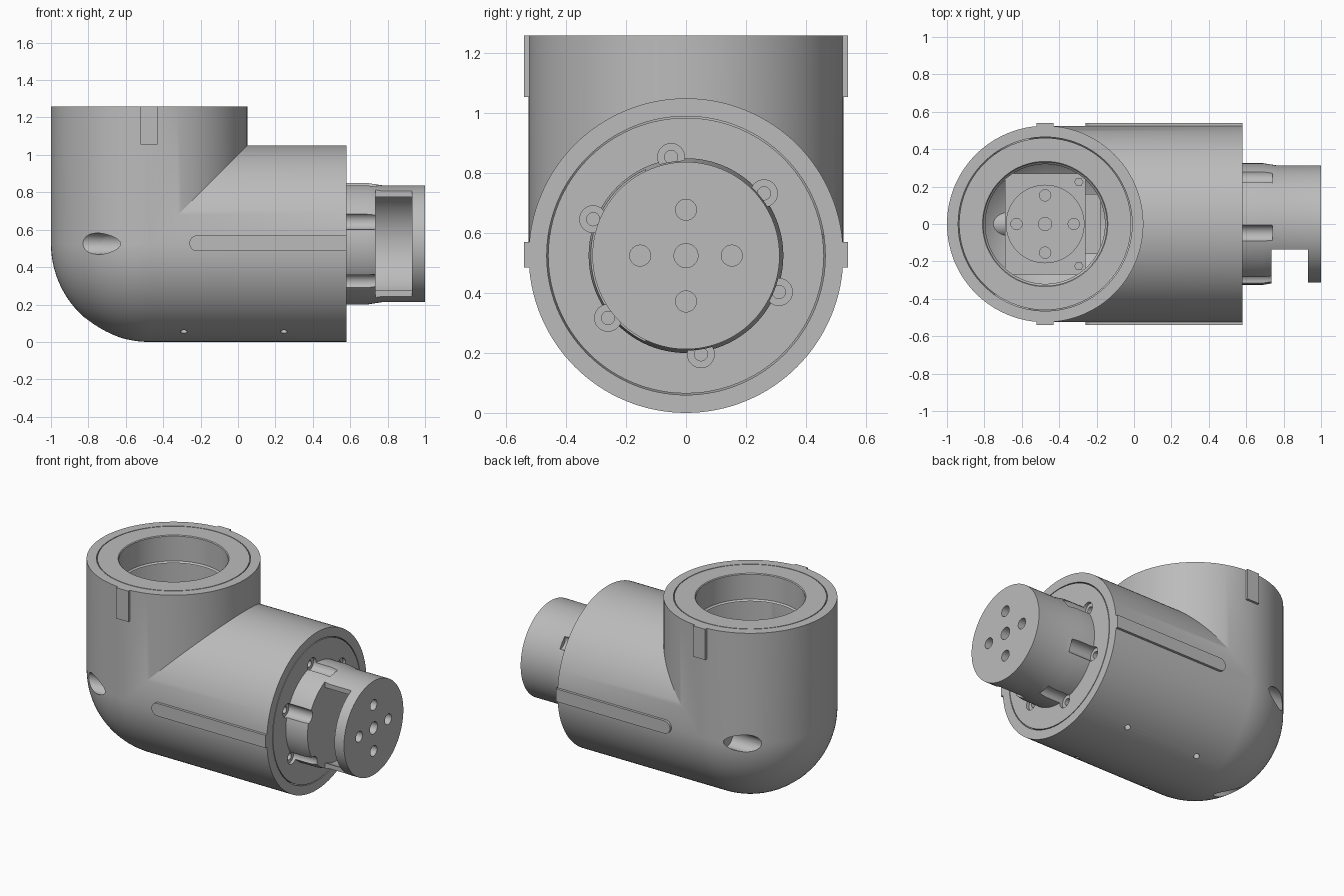
import bpy, bmesh, math
from mathutils import Vector

if "Cube" in bpy.data.objects:
    bpy.data.objects.remove(bpy.data.objects["Cube"])

grey = bpy.data.materials.new("plain grey")
grey.use_nodes = True
grey.diffuse_color = (0.5, 0.5, 0.5, 1)
grey.node_tree.nodes["Principled BSDF"].inputs["Base Color"].default_value = (0.5, 0.5, 0.5, 1)

CX, CZ = -0.475, 0.525      # elbow centre
R, R_IN = 0.525, 0.465      # outer and inner shell radius
TOP, END = 1.26, 0.58       # open ends of the two arms
X, Z = Vector((1, 0, 0)), Vector((0, 0, 1))


def make(name, bm):
    bmesh.ops.recalc_face_normals(bm, faces=bm.faces)
    mesh = bpy.data.meshes.new(name)
    bm.to_mesh(mesh)
    bm.free()
    mesh.materials.append(grey)
    obj = bpy.data.objects.new(name, mesh)
    bpy.context.collection.objects.link(obj)
    return obj


def lathe(name, base, axis, profile, sides=96, closed=False):
    """Revolve (distance, radius) points about an axis; capped unless closed."""
    bm = bmesh.new()
    turn = axis.to_track_quat('Z', 'Y')
    base = Vector(base)
    rings = []
    for d, r in profile:
        rings.append([bm.verts.new(base + turn @ Vector((
            r * math.cos(math.tau * i / sides), r * math.sin(math.tau * i / sides), d)))
            for i in range(sides)])
    pairs = list(zip(rings, rings[1:]))
    if closed:
        pairs.append((rings[-1], rings[0]))
    else:
        bm.faces.new(rings[0])
        bm.faces.new(rings[-1])
    for a, b in pairs:
        for i in range(sides):
            j = (i + 1) % sides
            bm.faces.new((a[i], a[j], b[j], b[i]))
    return make(name, bm)


def rod(name, base, axis, length, r, sides=32):
    return lathe(name, base, axis, [(0, r), (length, r)], sides)


def box(name, lo, hi, bevel=0):
    bm = bmesh.new()
    bmesh.ops.create_cube(bm, size=1)
    for v in bm.verts:
        v.co = [(l + h) / 2 + c * (h - l) for l, h, c in zip(lo, hi, v.co)]
    if bevel:
        edges = [e for e in bm.edges if abs(e.verts[0].co.z - e.verts[1].co.z) > 0.01]
        bmesh.ops.bevel(bm, geom=edges, offset=bevel, segments=1, affect='EDGES')
    return make(name, bm)


def carve(obj, cutter, operation='DIFFERENCE'):
    mod = obj.modifiers.new("cut", 'BOOLEAN')
    mod.operation, mod.object, mod.solver = operation, cutter, 'EXACT'
    bpy.context.view_layer.objects.active = obj
    bpy.ops.object.modifier_apply(modifier=mod.name)
    bpy.data.objects.remove(cutter)


def elbow_rings(bm, r, sides=128, steps=24):
    """Rings down the upright arm, round the ball corner and along the level arm."""
    circle = [(r * math.cos(math.tau * i / sides), r * math.sin(math.tau * i / sides))
              for i in range(sides)]
    rings = [[bm.verts.new((CX + a, b, TOP)) for a, b in circle]]
    for k in range(steps + 1):
        t = math.pi / 2 * k / steps
        rings.append([bm.verts.new(
            (CX + a, b, CZ + a) if a > 0 else
            (CX + a * math.cos(t), b, CZ + a * math.sin(t))) for a, b in circle])
    rings.append([bm.verts.new((END, b, CZ + a)) for a, b in circle])
    return rings


# Hollow elbow housing
bm = bmesh.new()
loops = elbow_rings(bm, R) + elbow_rings(bm, R_IN)[::-1]
for a, b in zip(loops, loops[1:] + loops[:1]):
    for i in range(len(a)):
        j = (i + 1) % len(a)
        bm.faces.new((a[i], a[j], b[j], b[i]))
bmesh.ops.remove_doubles(bm, verts=bm.verts, dist=0.0001)
bmesh.ops.dissolve_degenerate(bm, edges=bm.edges, dist=0.0001)
housing = make("elbow_housing", bm)

# Screw bores in the ball corner, each with a boss inside
for name, y, z in (("front", -0.445, 0), ("back", 0.445, 0), ("bottom", 0, -0.445)):
    boss = rod(name + "_screw_boss", (CX - 0.42, y, CZ + z), X, 0.34, 0.072)
    ball = bpy.data.meshes.new("ball")
    bm = bmesh.new()
    bmesh.ops.create_uvsphere(bm, u_segments=64, v_segments=32, radius=0.5)
    bmesh.ops.translate(bm, verts=bm.verts, vec=(CX, 0, CZ))
    carve(boss, make("ball_cutter", bm), 'INTERSECT')
    for target in (housing, boss):
        carve(target, rod("bore_cutter", (CX - 0.6, y, CZ + z), X, 0.46, 0.057))

# Small pin holes under the level arm
for x in (-0.29, 0.245):
    for side in (-1, 1):
        out = Vector((0, side * 0.445, -0.895)).normalized()
        carve(housing, rod("pin_cutter", Vector((x, 0, CZ)) + out * 0.4, out, 0.2, 0.018, 20))

# Keys on the upright arm and round-ended rails on the level arm
for name, s in (("front", -1), ("back", 1)):
    y0, y1 = sorted((s * 0.5, s * 0.54))
    box(name + "_key", (-0.52, y0, 1.055), (-0.43, y1, TOP))
    bm = bmesh.new()
    h = 0.0425
    outline = [(END, 0.5275 - h), (END, 0.5275 + h)]
    outline += [(-0.2175 - h * math.sin(math.pi * i / 12), 0.5275 + h * math.cos(math.pi * i / 12))
                for i in range(13)]
    face = bm.faces.new([bm.verts.new((x, y0, z)) for x, z in outline])
    solid = bmesh.ops.extrude_face_region(bm, geom=[face])["geom"]
    bmesh.ops.translate(bm, vec=(0, y1 - y0, 0),
                        verts=[v for v in solid if isinstance(v, bmesh.types.BMVert)])
    make(name + "_rail", bm)

# Ring insert in the top opening
lathe("top_ring", (CX, 0, 0), Z, [(1.08, 0.46), (TOP, 0.46), (TOP, 0.335), (1.255, 0.33),
                                  (1.09, 0.33), (1.08, 0.32)], closed=True)

# End plate and turning hub
plate = lathe("end_plate", (0, 0, CZ), X, [(0.4, 0.46), (END, 0.46)])
hub = lathe("turning_hub", (0, 0, CZ), X,
            [(0.5, 0.325), (0.69, 0.325), (0.77, 0.3125), (1.0, 0.3125)])
carve(hub, rod("hollow_cutter", (0.735, 0, CZ), X, 0.195, 0.285, 96))
carve(hub, box("window_cutter", (0.735, -0.5, 0), (0.93, -0.135, 1)))

# Six screw seats, cut through the plate and the hub's rim
for i in range(6):
    a = math.radians(38.6 + 60 * i)
    y, z = 0.333 * math.cos(a), CZ + 0.333 * math.sin(a)
    carve(hub, rod("seat_cutter", (0.45, y, z), X, 0.29, 0.045))
    carve(plate, rod("seat_cutter", (0.56, y, z), X, 0.1, 0.045))
    carve(plate, rod("screw_cutter", (0.46, y, z), X, 0.15, 0.022))

# Horn of the inner drive, and matching holes in it and in the hub
box("drive_body", (-0.69, -0.27, 0.25), (-0.26, 0.27, 0.72), 0.03)
box("drive_bracket", (-0.27, -0.16, 0.25), (-0.18, 0.16, 0.66))
horn = rod("drive_horn", (CX, 0, 0.7), Z, 0.08, 0.21, 64)
for i in range(5):
    r = 0.153 if i else 0
    u, v = r * math.cos(i * math.pi / 2), r * math.sin(i * math.pi / 2)
    carve(hub, rod("hole_cutter", (0.9, u, CZ + v), X, 0.2, 0.035 if i else 0.04))
    carve(horn, rod("hole_cutter", (CX + u, v, 0.73), Z, 0.1, 0.03 if i else 0.035))
for name, y in (("front", -0.225), ("back", 0.225)):
    rod(name + "_drive_screw", (-0.295, y, 0.7), Z, 0.04, 0.025, 6)

# Smooth round walls, sharp rims
bpy.ops.object.select_all(action='DESELECT')
for obj in bpy.context.scene.objects:
    if obj.type == 'MESH' and grey.name in obj.data.materials:
        obj.select_set(True)
        bpy.context.view_layer.objects.active = obj
bpy.ops.object.shade_smooth_by_angle(angle=math.radians(25))
